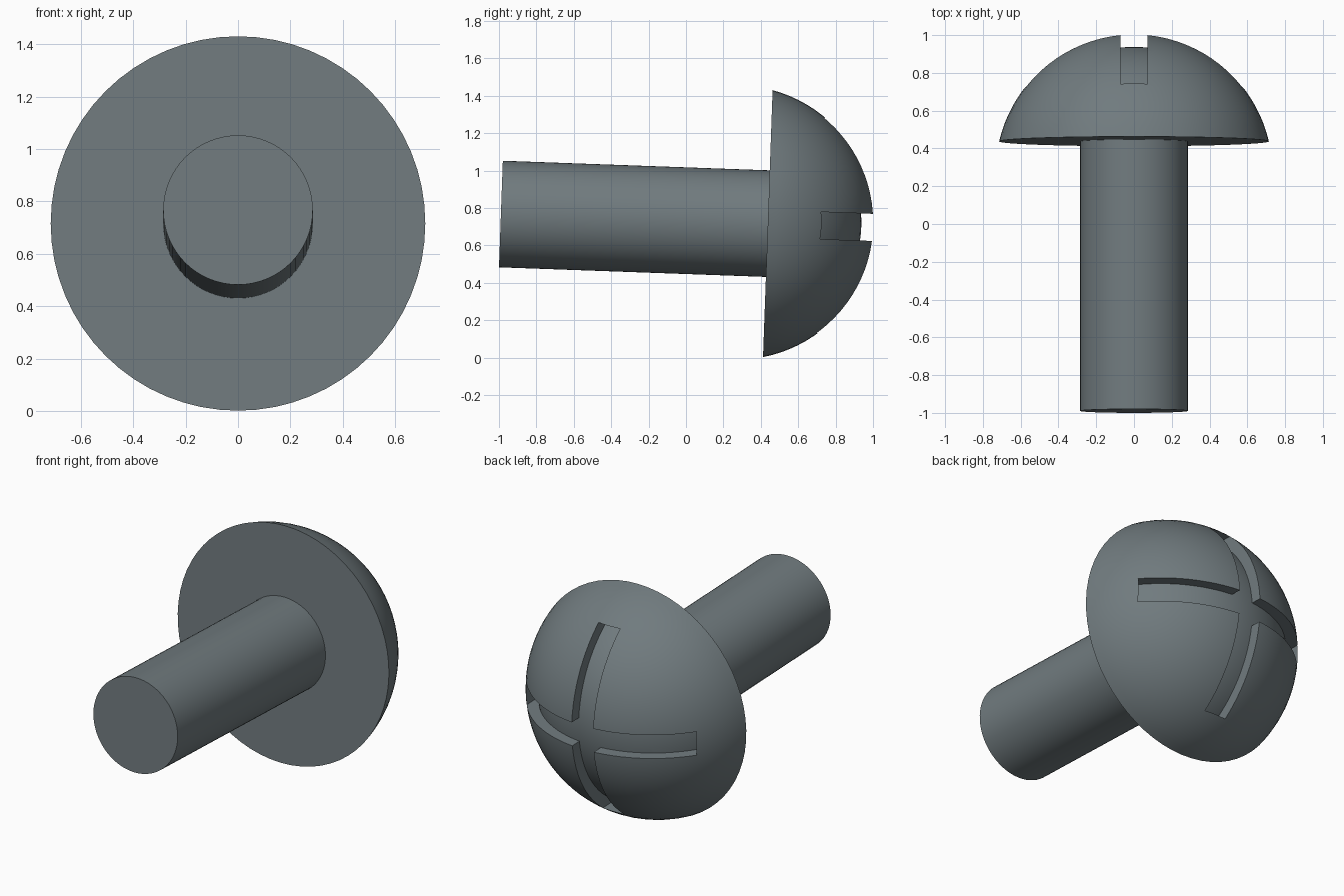
import bpy, bmesh
from math import sin, cos, asin, radians, pi
from mathutils import Matrix

if "Cube" in bpy.data.objects:
    bpy.data.objects.remove(bpy.data.objects["Cube"])

TILT = radians(2.06)
SEG = 64
R_HEAD, H_HEAD = 0.714, 0.567
R_BALL = (R_HEAD**2 + H_HEAD**2) / (2 * H_HEAD)   # sphere the dome is cut from
Z_BALL = H_HEAD - R_BALL
# local z runs along the screw axis, origin at the underside of the head
PLACE = Matrix.Translation((0, 0.4375, 0.716)) @ Matrix.Rotation(-pi / 2 - TILT, 4, 'X')

# dark blue-grey metal
steel = bpy.data.materials.new("dark_steel")
steel.diffuse_color = (0.163, 0.197, 0.21, 1)
steel.use_nodes = True
steel.node_tree.nodes["Principled BSDF"].inputs["Base Color"].default_value = steel.diffuse_color


def finish(name, bm):
    bmesh.ops.recalc_face_normals(bm, faces=bm.faces)
    me = bpy.data.meshes.new(name)
    bm.to_mesh(me)
    bm.free()
    me.materials.append(steel)
    ob = bpy.data.objects.new(name, me)
    ob.matrix_world = PLACE
    bpy.context.collection.objects.link(ob)
    return ob


def revolve(name, profile):
    """Closed solid from (radius, height) points, with poles on the axis."""
    bm = bmesh.new()
    vs = [bm.verts.new((r, 0, z)) for r, z in profile]
    edges = [bm.edges.new(p) for p in zip(vs, vs[1:])]
    bmesh.ops.spin(bm, geom=vs + edges, cent=(0, 0, 0), axis=(0, 0, 1),
                   angle=2 * pi, steps=SEG, use_duplicate=False)
    bmesh.ops.remove_doubles(bm, verts=bm.verts, dist=1e-5)
    return finish(name, bm)


def dome(name, radius, base_z, steps=20):
    """Spherical cap concentric with the head, closed flat at base_z."""
    a0 = asin((base_z - Z_BALL) / radius)
    angs = [a0 + (pi / 2 - a0) * i / steps for i in range(steps + 1)]
    pts = [(radius * cos(a), Z_BALL + radius * sin(a)) for a in angs[:-1]]
    return revolve(name, [(0, base_z)] + pts + [(0, Z_BALL + radius)])


def subtract(ob, cutter):
    mod = ob.modifiers.new("cut", 'BOOLEAN')
    mod.operation, mod.solver, mod.object = 'DIFFERENCE', 'EXACT', cutter
    bpy.context.view_layer.objects.active = ob
    bpy.ops.object.modifier_apply(modifier=mod.name)
    bpy.data.objects.remove(cutter)


def smooth(ob):
    bpy.ops.object.select_all(action='DESELECT')
    ob.select_set(True)
    bpy.context.view_layer.objects.active = ob
    bpy.ops.object.shade_smooth_by_angle(angle=radians(30))


# domed head
head = dome("screw_head", R_BALL, 0.0)

# plus-shaped slot cutter with a floor that follows the dome
w, arm = 0.0725, 0.575
bm = bmesh.new()
corners = []
for k in range(4):
    c, s = round(cos(k * pi / 2)), round(sin(k * pi / 2))
    for x, y in ((arm, -w), (arm, w), (w, w)):
        corners.append(bm.verts.new((x * c - y * s, x * s + y * c, 0.1)))
face = bm.faces.new(corners)
top = bmesh.ops.extrude_face_region(bm, geom=[face])
bmesh.ops.translate(bm, vec=(0, 0, 0.7),
                    verts=[v for v in top["geom"] if isinstance(v, bmesh.types.BMVert)])
slot = finish("slot_cutter", bm)
slot.hide_render = True
floor = dome("slot_floor_cutter", R_BALL - 0.067, -0.05)
floor.hide_render = True
bpy.context.view_layer.update()
subtract(slot, floor)
subtract(head, slot)
smooth(head)

# plain cylindrical shaft
shaft = revolve("screw_shaft", [(0, -1.428), (0.285, -1.428), (0.285, 0.02), (0, 0.02)])
smooth(shaft)
